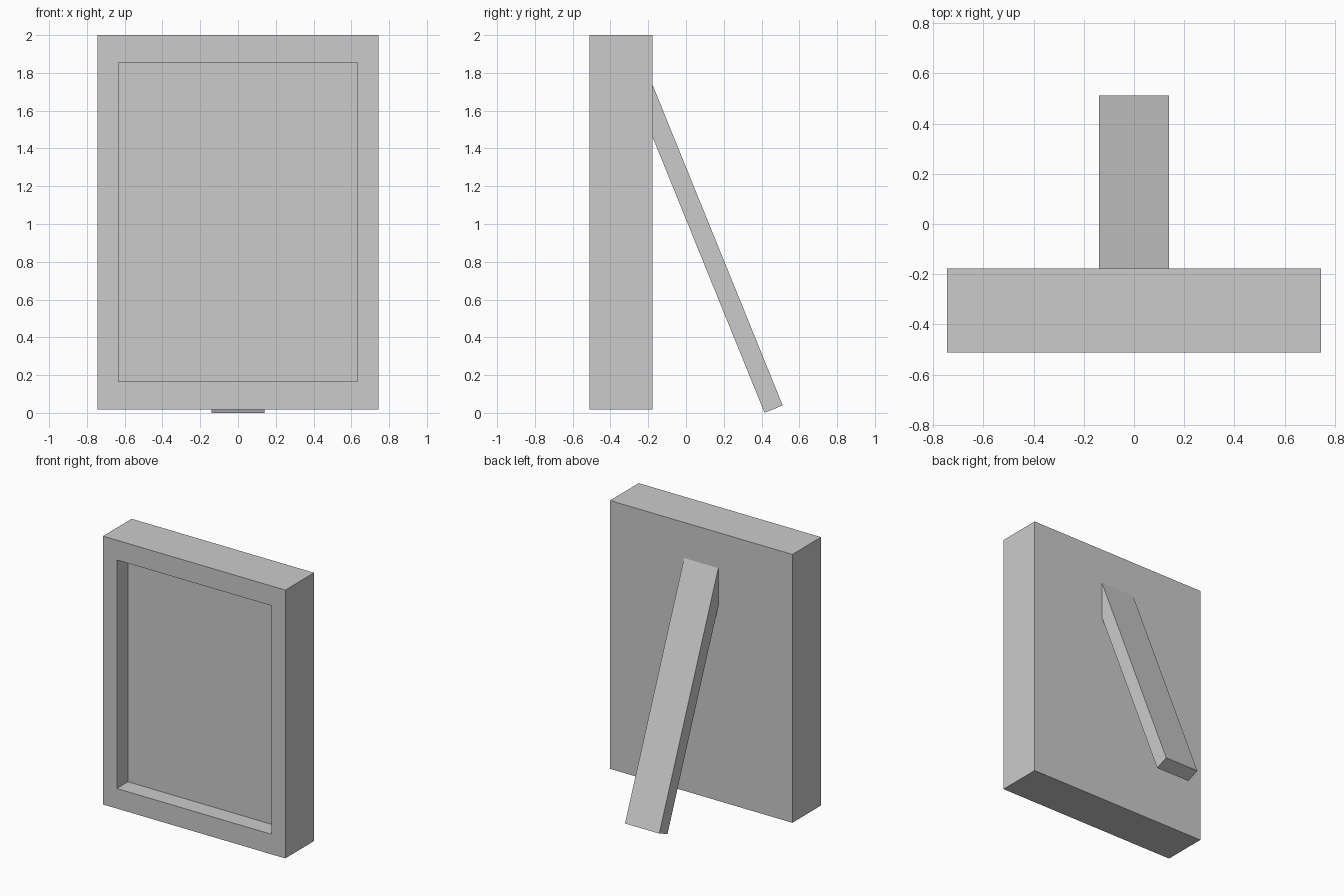
import bpy, bmesh
from math import radians, sin, cos
from mathutils import Vector, Matrix

if "Cube" in bpy.data.objects:
    bpy.data.objects.remove(bpy.data.objects["Cube"])


def finish(name, bm):
    bmesh.ops.recalc_face_normals(bm, faces=bm.faces)
    mesh = bpy.data.meshes.new(name)
    bm.to_mesh(mesh)
    bm.free()
    obj = bpy.data.objects.new(name, mesh)
    bpy.context.collection.objects.link(obj)
    return obj


def box(size, matrix):
    bm = bmesh.new()
    bmesh.ops.create_cube(bm, size=1)
    bmesh.ops.scale(bm, vec=size, verts=bm.verts)
    bmesh.ops.transform(bm, matrix=matrix, verts=bm.verts)
    return bm


# Frame: a slab with a rectangular recess sunk into its front face
front, back, bottom, top = -0.512, -0.177, 0.018, 2.0
bm = box((1.49, back - front, top - bottom),
         Matrix.Translation((0, (front + back) / 2, (top + bottom) / 2)))
face = min(bm.faces, key=lambda f: f.calc_center_median().y)
bmesh.ops.inset_region(bm, faces=[face], thickness=0.1)
for v in face.verts:
    v.co.x = 0.632 if v.co.x > 0 else -0.632
    v.co.z = 1.854 if v.co.z > 1 else 0.166
wall = bmesh.ops.extrude_discrete_faces(bm, faces=[face])["faces"][0]
bmesh.ops.translate(bm, vec=(0, 0.13, 0), verts=wall.verts)
finish("picture_frame", bm)

# Stand: a leaning bar whose top end is buried in the back of the frame
tilt, length = radians(22.1), 1.885
foot = Vector((0, 0.464, 0.02))
center = foot + Vector((0, -sin(tilt), cos(tilt))) * length / 2
finish("rear_stand", box((0.28, 0.104, length),
       Matrix.Translation(center) @ Matrix.Rotation(tilt, 4, 'X')))
